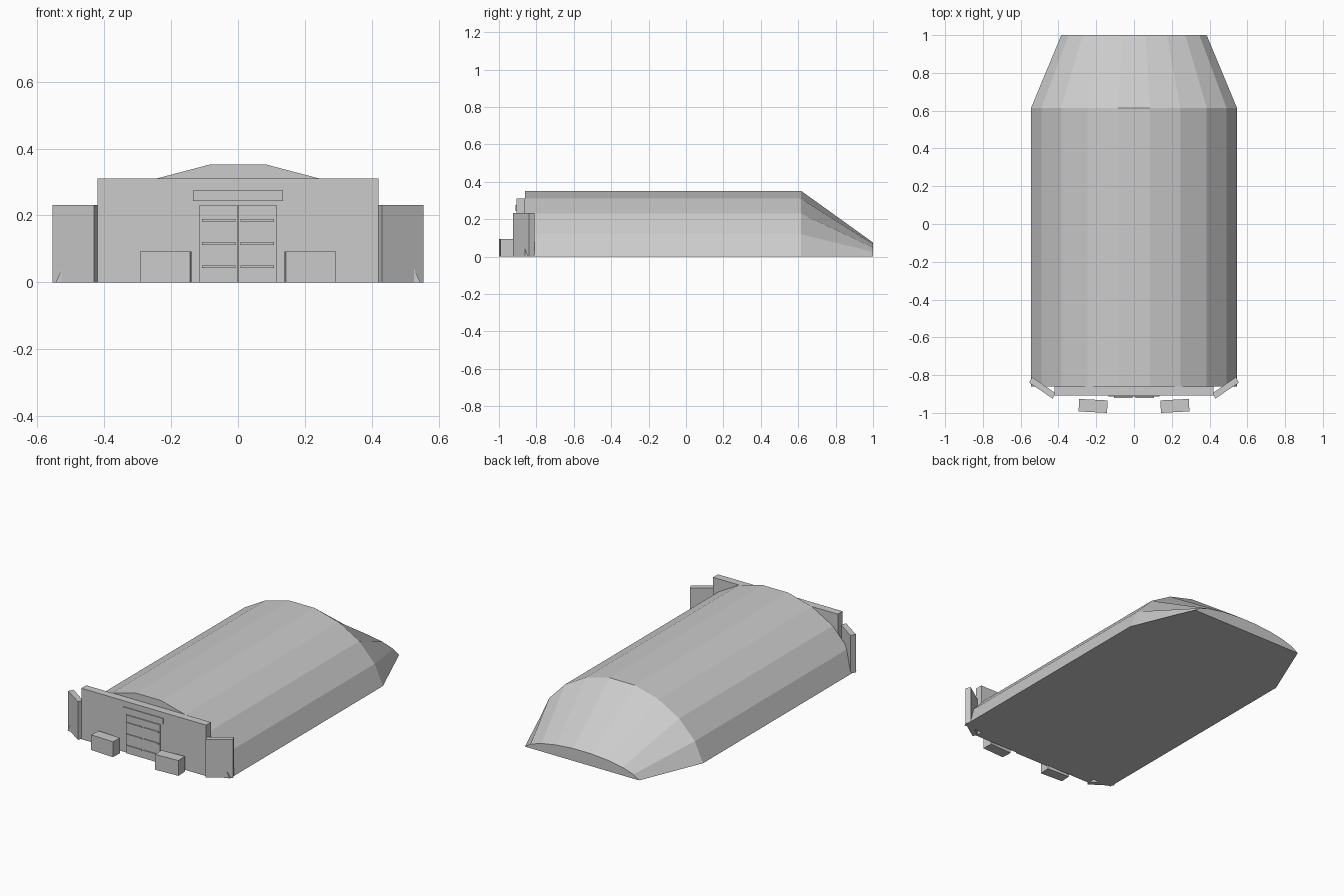
import bpy, bmesh, math
from mathutils import Matrix

if "Cube" in bpy.data.objects:
    bpy.data.objects.remove(bpy.data.objects["Cube"])

grey = bpy.data.materials.new("concrete_grey")
grey.diffuse_color = (0.6, 0.6, 0.6, 1)
grey.use_nodes = True
grey.node_tree.nodes["Principled BSDF"].inputs["Base Color"].default_value = grey.diffuse_color


def finish(name, bm):
    bmesh.ops.recalc_face_normals(bm, faces=bm.faces)
    me = bpy.data.meshes.new(name)
    bm.to_mesh(me)
    bm.free()
    me.materials.append(grey)
    ob = bpy.data.objects.new(name, me)
    bpy.context.collection.objects.link(ob)
    return ob


def box(name, x0, x1, y0, y1, z0, z1, turn=0):
    bm = bmesh.new()
    bmesh.ops.create_cube(bm, size=1)
    bm.transform(Matrix.Translation(((x0 + x1) / 2, (y0 + y1) / 2, (z0 + z1) / 2))
                 @ Matrix.Rotation(math.radians(turn), 4, 'Z')
                 @ Matrix.Diagonal((x1 - x0, y1 - y0, z1 - z0, 1)))
    return finish(name, bm)


def prism(name, outline, z0, z1):
    bm = bmesh.new()
    low = [bm.verts.new((x, y, z0)) for x, y in outline]
    high = [bm.verts.new((x, y, z1)) for x, y in outline]
    bm.faces.new(low)
    bm.faces.new(high)
    n = len(low)
    for i in range(n):
        j = (i + 1) % n
        bm.faces.new((low[i], low[j], high[j], high[i]))
    return finish(name, bm)


# Arched shelter with a tapered, sloping rear
half = [(0.545, 0), (0.49, 0.12), (0.385, 0.23), (0.245, 0.31), (0.085, 0.352)]
arch = half + [(-x, z) for x, z in reversed(half)]
bm = bmesh.new()
rings = []
for y, sx, sz in [(-0.86, 1, 1), (0.615, 1, 1), (1.0, 0.706, 0.214)]:
    rings.append([bm.verts.new((x * sx, y, z * sz)) for x, z in arch])
for a, b in zip(rings, rings[1:]):
    for i in range(len(arch)):
        j = (i + 1) % len(arch)
        bm.faces.new((a[i], a[j], b[j], b[i]))
bm.faces.new(rings[0])
bm.faces.new(rings[-1])
finish("shelter_body", bm)

# Front wall and plate above the doors
box("front_wall", -0.42, 0.42, -0.907, -0.86, 0, 0.31)
box("door_lintel", -0.135, 0.135, -0.912, -0.905, 0.243, 0.275)

for s, side in ((1, "right"), (-1, "left")):
    # Angled wing wall
    wing = [(0.43, -0.925), (0.555, -0.84), (0.54, -0.81), (0.417, -0.895)]
    prism("wing_wall_" + side, [(s * x, y) for x, y in wing], 0, 0.232)
    # Door leaf with three raised bars
    xs = sorted((s * 0.001, s * 0.115))
    box("door_" + side, *xs, -0.914, -0.905, 0, 0.232)
    xs = sorted((s * 0.007, s * 0.107))
    for z in (0.047, 0.116, 0.186):
        box("door_bar_" + side, *xs, -0.92, -0.912, z - 0.004, z + 0.004)
    # Block beside the door
    xs = sorted((s * 0.141, s * 0.292))
    box("barrier_block_" + side, *xs, -0.996, -0.93, 0, 0.093, turn=s * 3)
